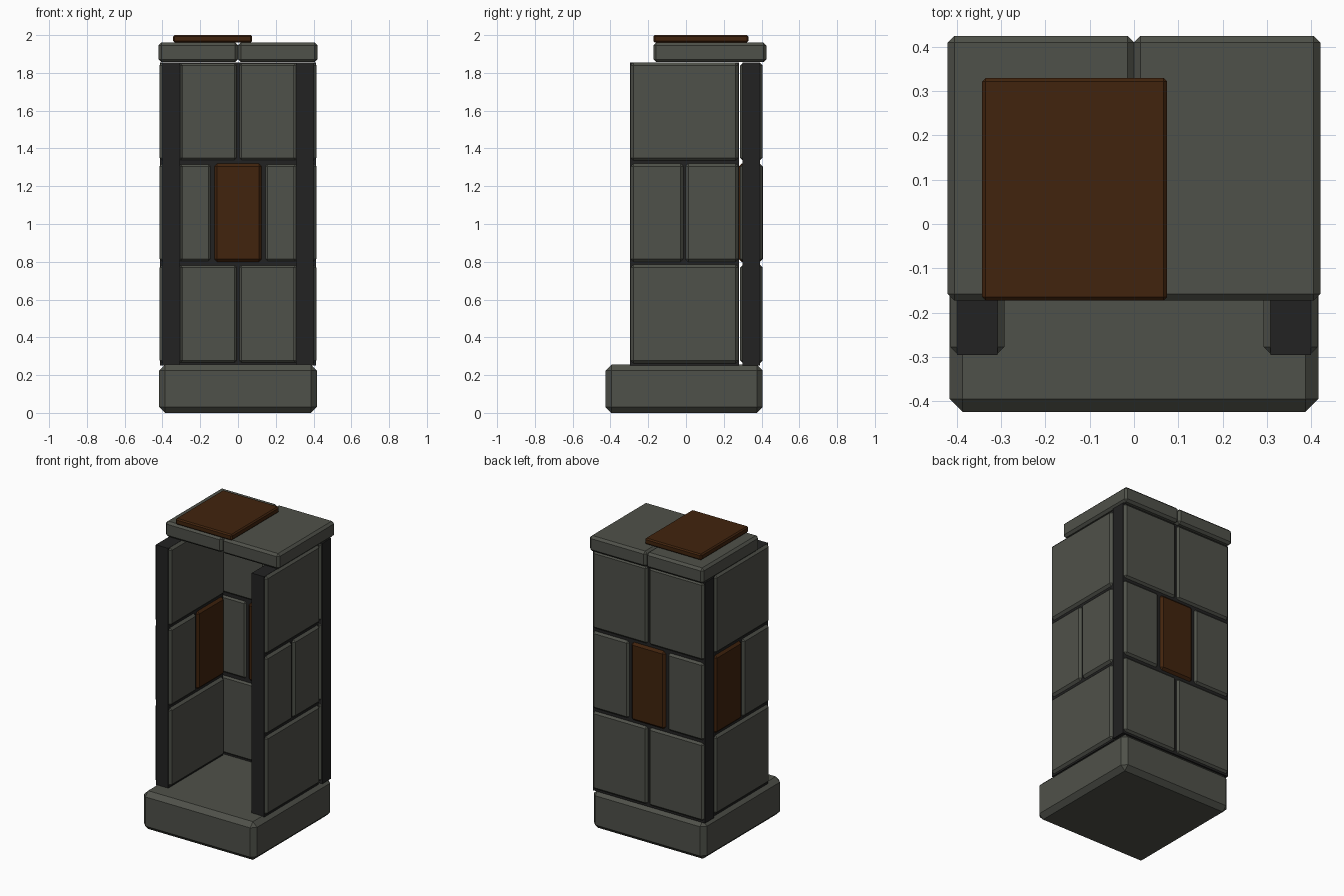
import bpy

cube = bpy.data.objects.get("Cube")
if cube:
    bpy.data.objects.remove(cube, do_unlink=True)


def material(name, rgb):
    mat = bpy.data.materials.new(name)
    mat.use_nodes = True
    color = (*rgb, 1.0)
    mat.diffuse_color = color
    mat.node_tree.nodes["Principled BSDF"].inputs["Base Color"].default_value = color
    return mat


stone = material("grey stone", (0.078, 0.082, 0.067))
rust = material("rust brown stone", (0.053, 0.017, 0.004))
mortar = material("dark mortar", (0.016, 0.016, 0.016))


def block(name, xs, ys, zs, mat, bevel=0.0):
    """Box given by its extents, with chamfered edges."""
    x, y, z = (sorted(pair) for pair in (xs, ys, zs))
    verts = [(a, b, c) for a in x for b in y for c in z]
    faces = [(0, 1, 3, 2), (4, 6, 7, 5), (0, 4, 5, 1),
             (2, 3, 7, 6), (0, 2, 6, 4), (1, 5, 7, 3)]
    mesh = bpy.data.meshes.new(name)
    mesh.from_pydata(verts, [], faces)
    mesh.materials.append(mat)
    obj = bpy.data.objects.new(name, mesh)
    bpy.context.collection.objects.link(obj)
    if bevel:
        mod = obj.modifiers.new("chamfer", 'BEVEL')
        mod.width = bevel
        mod.segments = 1
    return obj


SIDES = (("right", -1), ("left", 1))
ROWS = {"lower": (0.262, 0.785), "middle": (0.8, 1.32), "upper": (1.335, 1.855)}
CORE_Z = (0.25, 1.856)
CHAMFER = 0.015

# Plinth
block("base", (-0.417, 0.417), (-0.425, 0.405), (0, 0.255), stone, 0.03)

# Side walls: mortar core with stones standing proud on both faces
for side, s in SIDES:
    block(f"{side}_wall_mortar", (s * 0.308, s * 0.4), (-0.296, 0.28), CORE_Z, mortar)
    faces_x = (s * 0.293, s * 0.415)
    for row, zs in ROWS.items():
        if row == "middle":
            block(f"{side}_middle_front_stone", faces_x, (-0.293, -0.013), zs, stone, CHAMFER)
            mat = rust if side == "right" else stone
            block(f"{side}_middle_rear_stone", faces_x, (-0.003, 0.278), zs, mat, CHAMFER)
        else:
            block(f"{side}_{row}_stone", faces_x, (-0.293, 0.278), zs, stone, CHAMFER)

# Back wall
block("back_wall_mortar", (-0.414, 0.414), (0.298, 0.392), CORE_Z, mortar)
for side, s in SIDES:
    for row, zs in ROWS.items():
        inner = 0.142 if row == "middle" else 0.004
        block(f"back_{row}_{side}_stone", (s * inner, s * 0.412),
              (0.287, 0.405), zs, stone, CHAMFER)
block("back_middle_rust_stone", (-0.125, 0.125), (0.28, 0.407), ROWS["middle"], rust, CHAMFER)

# Roof slabs and the loose slab on top
for side, s in SIDES:
    block(f"{side}_roof_slab", (0, s * 0.421), (-0.173, 0.425), (1.857, 1.96), stone, CHAMFER)
block("top_slab", (-0.343, 0.075), (-0.173, 0.33), (1.96, 2.0), rust, 0.008)
